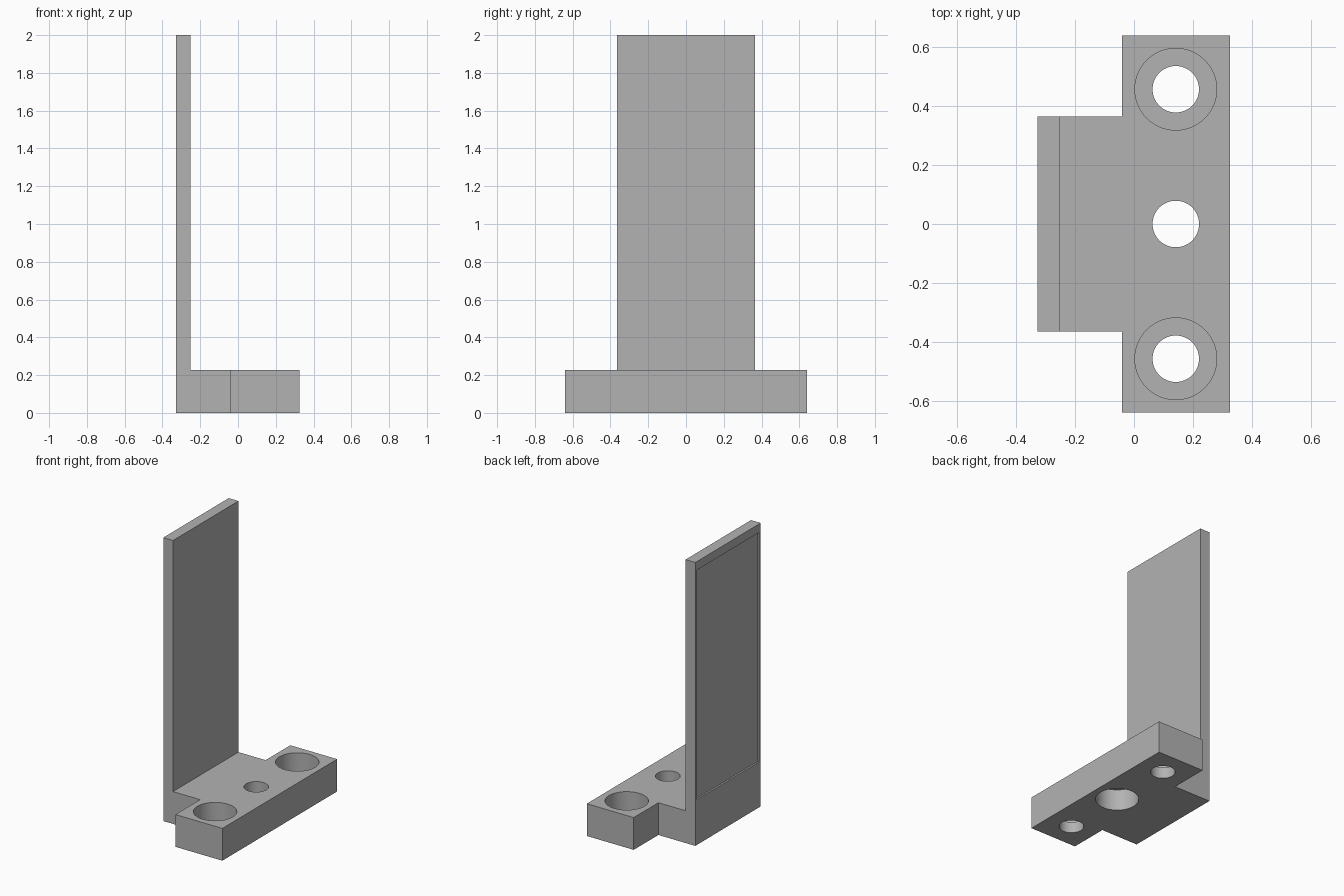
import bpy
import bmesh
import math

cube = bpy.data.objects.get("Cube")
if cube:
    bpy.data.objects.remove(cube, do_unlink=True)

# Main dimensions
LEFT, RIGHT = -0.328, 0.326
PLATE_X, STEP_X = -0.252, -0.04
TONGUE_Y, BASE_Y = 0.365, 0.64
BASE_H, TOP = 0.228, 2.0
HOLE_X, HOLE_Y = 0.142, 0.458
HOLE_R, BORE_R, BORE_DEPTH = 0.079, 0.139, 0.15

grey = bpy.data.materials.new("plain grey")
grey.use_nodes = True
colour = (0.45, 0.45, 0.45, 1.0)
grey.diffuse_color = colour
grey.node_tree.nodes["Principled BSDF"].inputs["Base Color"].default_value = colour


def extrude_up(bm, face, height):
    """Raise a face straight up and return its new cap."""
    geom = bmesh.ops.extrude_face_region(bm, geom=[face])["geom"]
    verts = [g for g in geom if isinstance(g, bmesh.types.BMVert)]
    bmesh.ops.translate(bm, verts=verts, vec=(0, 0, height))
    return next(g for g in geom if isinstance(g, bmesh.types.BMFace))


# Bracket: T-shaped foot with an upright plate along its narrow end
bm = bmesh.new()
outline = [(LEFT, -TONGUE_Y), (STEP_X, -TONGUE_Y), (STEP_X, -BASE_Y), (RIGHT, -BASE_Y),
           (RIGHT, BASE_Y), (STEP_X, BASE_Y), (STEP_X, TONGUE_Y), (LEFT, TONGUE_Y)]
foot = bm.faces.new([bm.verts.new((x, y, 0)) for x, y in outline])
foot_top = extrude_up(bm, foot, BASE_H)
bmesh.ops.bisect_plane(bm, geom=[foot_top] + foot_top.edges[:] + foot_top.verts[:],
                       plane_co=(PLATE_X, 0, 0), plane_no=(1, 0, 0))
strip = min((f for f in bm.faces if all(v.co.z > BASE_H - 0.001 for v in f.verts)),
            key=lambda f: f.calc_center_median().x)
extrude_up(bm, strip, TOP - BASE_H)
# Close the underside if the extrusion consumed it
bmesh.ops.holes_fill(bm, edges=[e for e in bm.edges if e.is_boundary], sides=0)
bmesh.ops.recalc_face_normals(bm, faces=bm.faces)
mesh = bpy.data.meshes.new("bracket")
bm.to_mesh(mesh)
bm.free()
mesh.materials.append(grey)
bracket = bpy.data.objects.new("bracket", mesh)
bpy.context.collection.objects.link(bracket)


def cut(cutter):
    """Subtract a cutter from the bracket, then remove it."""
    cutter.hide_render = True
    cutter.data.materials.append(grey)
    bpy.ops.object.select_all(action="DESELECT")
    bracket.select_set(True)
    bpy.context.view_layer.objects.active = bracket
    mod = bracket.modifiers.new("cut", "BOOLEAN")
    mod.operation = "DIFFERENCE"
    mod.solver = "EXACT"
    mod.object = cutter
    bpy.ops.object.modifier_apply(modifier=mod.name)
    bpy.data.objects.remove(cutter, do_unlink=True)


def drill(y, radius, low, high):
    bpy.ops.mesh.primitive_cylinder_add(vertices=64, radius=radius, depth=high - low,
                                        location=(HOLE_X, y, (low + high) / 2))
    cut(bpy.context.object)


# Through holes: outer pair counterbored from above, middle one from below
for y in (-HOLE_Y, 0, HOLE_Y):
    drill(y, HOLE_R, -0.1, BASE_H + 0.1)
    if y:
        drill(y, BORE_R, BASE_H - BORE_DEPTH, BASE_H + 0.1)
    else:
        drill(y, BORE_R, -0.1, BORE_DEPTH)

# Shallow recessed panel on the outer face of the plate
low, high, depth = 0.32, 1.94, 0.012
bpy.ops.mesh.primitive_cube_add(size=1, location=(LEFT, 0, (low + high) / 2))
panel = bpy.context.object
panel.scale = (2 * depth, 2 * (TONGUE_Y - 0.018), high - low)
cut(panel)

bracket.select_set(True)
bpy.context.view_layer.objects.active = bracket
bpy.ops.object.shade_smooth_by_angle(angle=math.radians(30))
